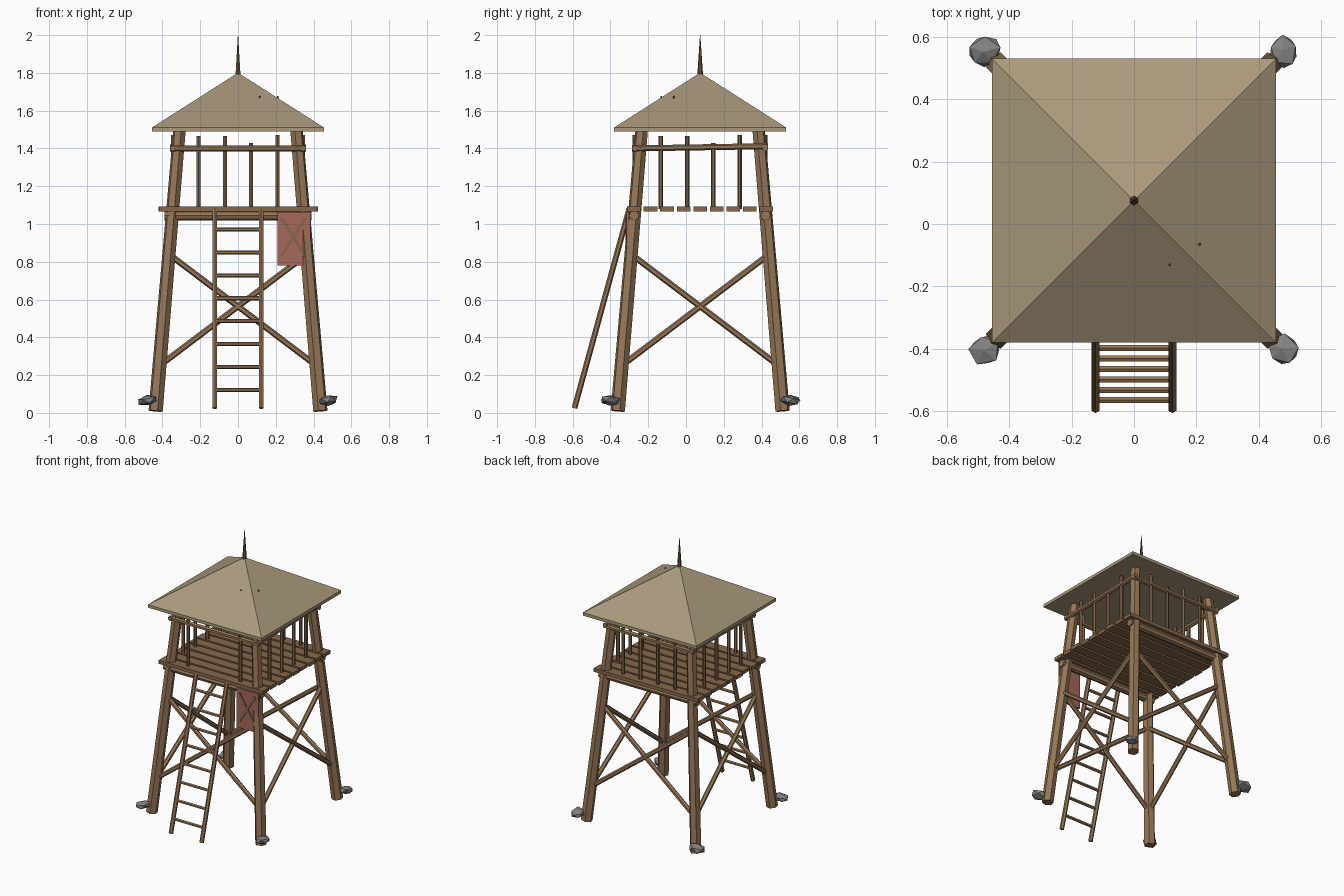
import bpy, bmesh, math, random
from mathutils import Vector

random.seed(4)
if "Cube" in bpy.data.objects:
    bpy.data.objects.remove(bpy.data.objects["Cube"])

CY = 0.075          # tower centre along y


def material(name, rgb):
    m = bpy.data.materials.new(name)
    m.use_nodes = True
    m.diffuse_color = (*rgb, 1)
    m.node_tree.nodes["Principled BSDF"].inputs["Base Color"].default_value = (*rgb, 1)
    return m


WOOD = material("weathered wood", (0.30, 0.18, 0.09))
PLANK = material("plank wood", (0.24, 0.14, 0.07))
DARK = material("dark wood", (0.15, 0.085, 0.045))
THATCH = material("thatch", (0.40, 0.32, 0.20))
RED = material("faded red", (0.38, 0.14, 0.10))
STONE = material("grey stone", (0.22, 0.225, 0.22))


def finish(name, bm, mat):
    bmesh.ops.recalc_face_normals(bm, faces=bm.faces)
    me = bpy.data.meshes.new(name)
    bm.to_mesh(me)
    bm.free()
    me.materials.append(mat)
    ob = bpy.data.objects.new(name, me)
    bpy.context.collection.objects.link(ob)
    return ob


def pole(name, a, b, r, mat=WOOD, r2=None, sides=6):
    """Faceted round bar between two points."""
    a, b = Vector(a), Vector(b)
    bm = bmesh.new()
    bmesh.ops.create_cone(bm, cap_ends=True, segments=sides, radius1=r,
                          radius2=r if r2 is None else r2, depth=(b - a).length)
    ob = finish(name, bm, mat)
    ob.rotation_euler = (b - a).to_track_quat('Z', 'Y').to_euler()
    ob.location = (a + b) / 2
    return ob


def box(name, centre, size, mat, tilt=0):
    bm = bmesh.new()
    bmesh.ops.create_cube(bm, size=1)
    bmesh.ops.scale(bm, vec=size, verts=bm.verts)
    ob = finish(name, bm, mat)
    ob.location = centre
    ob.rotation_euler.y = tilt
    return ob


def spread(z):
    """Distance of the leg axis from the tower axis at height z."""
    return 0.437 - 0.085 * z


def corner(sx, sy, z):
    return (sx * spread(z), CY + sy * spread(z), z)


# Splayed legs with a stone beside each foot
for sx in (-1, 1):
    for sy in (-1, 1):
        tag = ("front" if sy < 0 else "back") + ("_left" if sx > 0 else "_right")
        pole(tag + "_leg", corner(sx, sy, 0.01), corner(sx, sy, 1.5), 0.039, r2=0.034)
        bm = bmesh.new()
        bmesh.ops.create_icosphere(bm, subdivisions=1, radius=1)
        for v in bm.verts:
            v.co *= random.uniform(0.85, 1.1)
        bmesh.ops.scale(bm, vec=(0.058, 0.052, 0.028), verts=bm.verts)
        stone = finish(tag + "_stone", bm, STONE)
        stone.location = (sx * 0.477, CY + sy * 0.477, 0.066)
        stone.rotation_euler = (0, 0.2 * sx, random.uniform(0, 3))

# Crossed braces on the four sides
LOW, HIGH = 0.25, 0.84
corners = [(-1, -1), (1, -1), (1, 1), (-1, 1)]
for i, (side, c) in enumerate(zip(("front", "left", "back", "right"), corners)):
    d = corners[(i + 1) % 4]
    pole(side + "_brace_rising", corner(*c, LOW), corner(*d, HIGH), 0.016)
    pole(side + "_brace_falling", corner(*c, HIGH), corner(*d, LOW), 0.016)

# Deck planks resting on two beams
for y, tag in ((-0.275, "front"), (0.42, "back")):
    pole(tag + "_deck_beam", (-0.39, y, 1.045), (0.39, y, 1.045), 0.027, sides=8)
for i in range(9):
    box("deck_plank", (random.uniform(-0.006, 0.006), CY + (i - 4) * 0.0877, 1.08),
        (0.835, 0.072, 0.025), PLANK)

# Railings, with the middle of the front left open for the ladder
R = 0.345
TOPS = (1.465, 1.465, 1.43, 1.47)
for s, tag in ((-1, "front"), (1, "back")):
    pole(tag + "_rail", (-0.36, CY + s * R, 1.4), (0.36, CY + s * R, 1.4), 0.016)
for s, tag in ((-1, "right"), (1, "left")):
    pole(tag + "_rail", (s * R, CY - 0.36, 1.4), (s * R, CY + 0.36, 1.412), 0.016)
for i, top in enumerate(TOPS):
    t = (i - 1.5) * 0.139
    for s, tag in ((-1, "front"), (1, "back")):
        if s > 0 or i in (0, 3):
            pole(tag + "_baluster", (t, CY + s * R, 1.08), (t, CY + s * R, top), 0.012, PLANK)
    for s, tag in ((-1, "right"), (1, "left")):
        pole(tag + "_baluster", (s * R, CY + t, 1.08), (s * R, CY + t, top), 0.012, PLANK)


# Leaning ladder
def ladder_point(x, z):
    return (x, -0.592 + (z - 0.02) * 0.275, z)


for s, tag in ((-1, "right"), (1, "left")):
    pole(tag + "_ladder_rail", ladder_point(s * 0.123, 0.025), ladder_point(s * 0.123, 1.08), 0.015)
for i in range(8):
    z = 0.122 + i * 0.1212
    pole("ladder_rung", ladder_point(-0.12, z), ladder_point(0.12, z), 0.011)

# Red banner with a crossed mark
box("banner", (0.297, -0.308, 0.922), (0.175, 0.012, 0.285), RED)
for s in (-1, 1):
    box("banner_cross", (0.293, -0.316, 0.93), (0.018, 0.008, 0.24), PLANK, s * 0.56)

# Hipped roof with a thin eave
bm = bmesh.new()
bmesh.ops.create_cube(bm, size=1)
bmesh.ops.scale(bm, vec=(0.91, 0.91, 0.022), verts=bm.verts)
top = max(bm.faces, key=lambda f: f.calc_center_median().z)
peak = bmesh.ops.poke(bm, faces=[top])["verts"][0]
peak.co.z += 0.29
roof = finish("roof", bm, THATCH)
roof.location = (0, CY, 1.5)

# Spire and two splinters poking through the thatch
pole("spire", (0, CY, 1.76), (0, CY, 2.0), 0.017, DARK, r2=0.001)
for x, y in ((0.115, -0.13), (0.21, -0.065)):
    pole("roof_splinter", (x, y, 1.64), (x, y, 1.677), 0.008, DARK, r2=0.004, sides=5)
